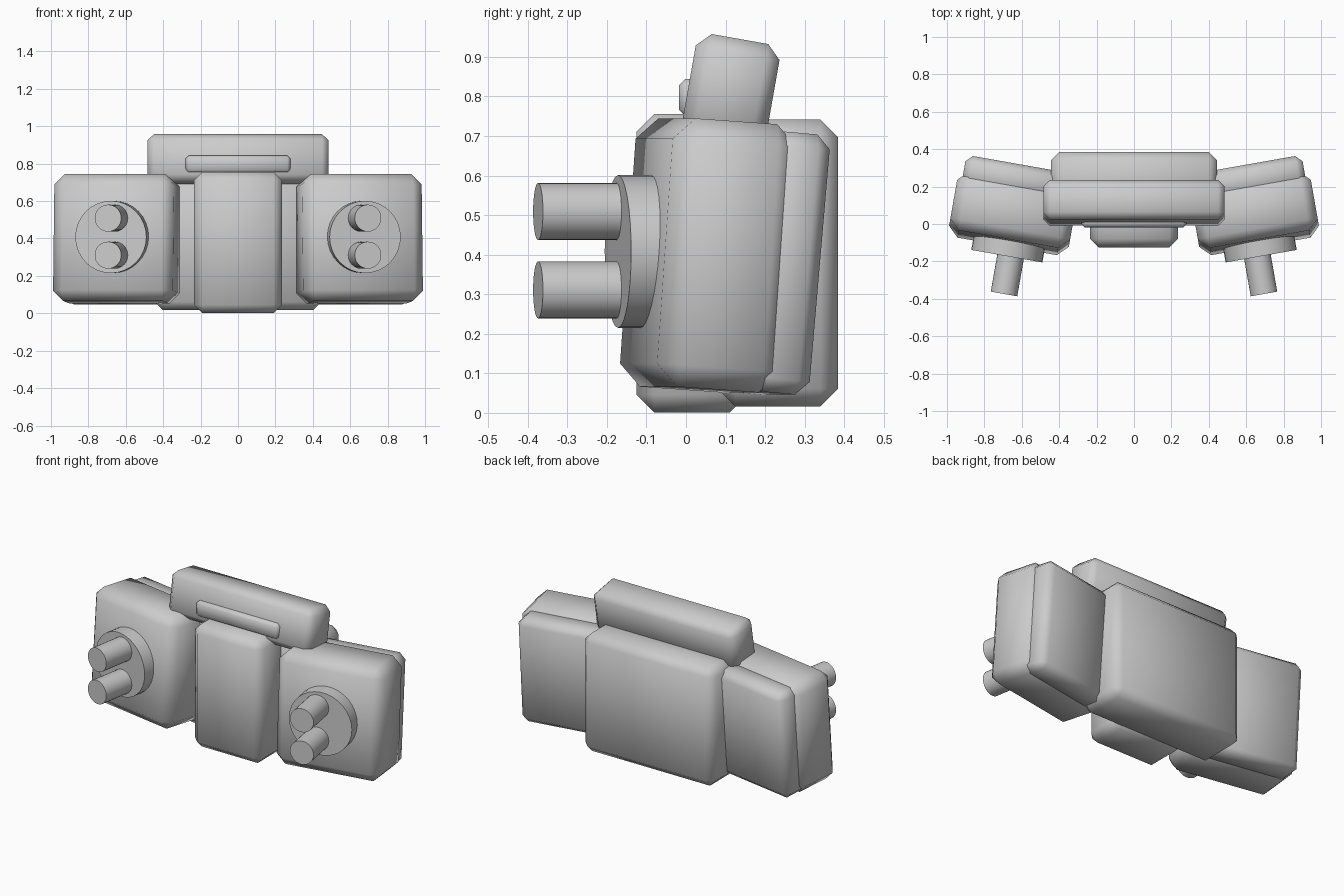
import bpy
from math import radians, sin, cos
from mathutils import Vector, Matrix

cube = bpy.data.objects.get("Cube")
if cube:
    bpy.data.objects.remove(cube, do_unlink=True)

grey = bpy.data.materials.new("plain_grey")
grey.use_nodes = True
COLOUR = (0.6, 0.6, 0.6, 1)
grey.diffuse_color = COLOUR
grey.node_tree.nodes["Principled BSDF"].inputs["Base Color"].default_value = COLOUR


def finish(obj, name):
    obj.name = name
    obj.data.materials.append(grey)


def box(name, centre, size, chamfer, tilt=0, turn=0):
    """Chamfered box, leaned back by tilt and turned about z (degrees)."""
    bpy.ops.mesh.primitive_cube_add(size=1)
    obj = bpy.context.object
    obj.data.transform(Matrix.Diagonal((*size, 1)))
    mod = obj.modifiers.new("chamfer", 'BEVEL')
    mod.width = chamfer
    mod.segments = 1
    bpy.ops.object.modifier_apply(modifier=mod.name)
    bpy.ops.object.shade_smooth_by_angle(angle=radians(50))
    obj.location = centre
    obj.rotation_euler = (radians(-tilt), 0, radians(turn))
    finish(obj, name)


def cylinder(name, front, radius, length, turn):
    """Level cylinder whose front cap is centred on the given point."""
    bpy.ops.mesh.primitive_cylinder_add(vertices=32, radius=radius, depth=length)
    obj = bpy.context.object
    bpy.ops.object.shade_smooth_by_angle(angle=radians(40))
    a = radians(turn)
    obj.location = Vector(front) + Vector((-sin(a), cos(a), 0)) * length / 2
    obj.rotation_euler = (radians(90), 0, a)
    finish(obj, name)


# Central body
box("centre_column", (0, 0.015, 0.378), (0.47, 0.28, 0.755), 0.045)
box("back_pack", (0, 0.232, 0.379), (0.89, 0.305, 0.725), 0.045)
box("top_bar", (0, 0.114, 0.817), (0.97, 0.215, 0.26), 0.035, tilt=10)
box("collar_plate", (0, 0.03, 0.797), (0.56, 0.096, 0.094), 0.016)

# Side pods with twin barrels, turned outwards
for side, s in (("left", 1), ("right", -1)):
    turn = 10 * s
    box(side + "_pod", (s * 0.647, 0.057, 0.398), (0.65, 0.32, 0.68), 0.055, 4, turn)
    box(side + "_pod_back", (s * 0.638, 0.217, 0.379), (0.56, 0.16, 0.66), 0.035, 5, turn)
    cylinder(side + "_barrel_mount", (s * 0.68, -0.172, 0.408), 0.193, 0.12, turn)
    for level, z in (("upper", 0.509), ("lower", 0.311)):
        cylinder(f"{side}_{level}_barrel", (s * 0.695, -0.374, z), 0.072, 0.25, turn)
